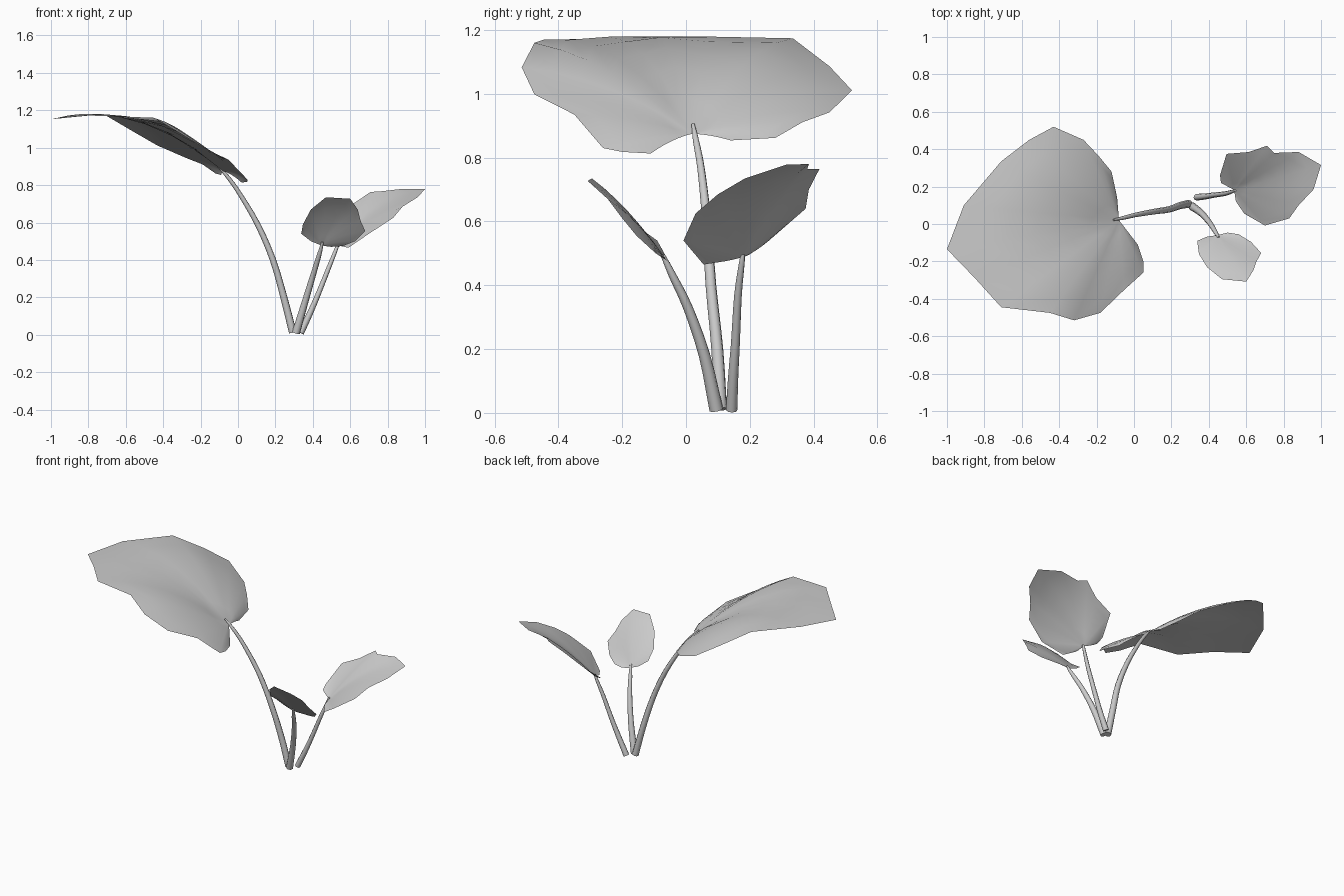
import bpy, bmesh
from mathutils import Vector, Matrix

if "Cube" in bpy.data.objects:
    bpy.data.objects.remove(bpy.data.objects["Cube"])


def smooth_path(pts, steps=3):
    """Catmull-Rom subdivision of a short list of vectors."""
    pts = [Vector(p) for p in pts]
    ext = [pts[0] * 2 - pts[1]] + pts + [pts[-1] * 2 - pts[-2]]
    out = []
    for a, b, c, d in zip(ext, ext[1:], ext[2:], ext[3:]):
        for i in range(steps):
            t = i / steps
            out.append(0.5 * (b * 2 + (c - a) * t + (a * 2 - b * 5 + c * 4 - d) * t ** 2
                              + (b * 3 - a - c * 3 + d) * t ** 3))
    return out + [pts[-1]]


def stem(name, points):
    """Tapered eight-sided tube through (x, y, z, radius) points."""
    path = smooth_path(points)
    cu = bpy.data.curves.new(name, 'CURVE')
    cu.dimensions = '3D'
    cu.bevel_depth = 1.0
    cu.bevel_resolution = 2
    cu.use_fill_caps = True
    sp = cu.splines.new('POLY')
    sp.points.add(len(path) - 1)
    for p, (x, y, z, r) in zip(sp.points, path):
        p.co = (x, y, z, 1)
        p.radius = r
    ob = bpy.data.objects.new(name, cu)
    bpy.context.collection.objects.link(ob)
    bpy.ops.object.select_all(action='DESELECT')
    ob.select_set(True)
    bpy.context.view_layer.objects.active = ob
    bpy.ops.object.convert(target='MESH')
    bpy.ops.object.shade_smooth_by_angle(angle=1.0)


def leaf(name, hub, rim, arch, rings=6):
    """Thin blade fanned from the stem joint; flatter near the joint, wavy at the rim, arched."""
    bm = bmesh.new()
    hub = Vector(hub)
    spokes = [Vector(p) - hub for p in rim]
    # Best tilted plane through the joint
    xx, xy, yy = (sum(d[i] * d[j] for d in spokes) for i, j in ((0, 0), (0, 1), (1, 1)))
    rhs = Vector((sum(d.x * d.z for d in spokes), sum(d.y * d.z for d in spokes)))
    tilt = Matrix(((xx, xy), (xy, yy))).inverted() @ rhs
    centre = bm.verts.new(hub)
    veins = []
    for d in spokes:
        wave = 0.5 * (d.z - tilt.x * d.x - tilt.y * d.y)
        row = []
        for i in range(1, rings + 1):
            t = i / rings
            v = hub + d * t
            v.z += (arch * 4 * d.length_squared - wave) * t * (1 - t)
            row.append(bm.verts.new(v))
        veins.append(row)
    for a, b in zip(veins, veins[1:]):
        bm.faces.new((centre, a[0], b[0]))
        for i in range(rings - 1):
            bm.faces.new((a[i], a[i + 1], b[i + 1], b[i]))
    bm.normal_update()
    if sum(f.normal.z for f in bm.faces) < 0:
        bmesh.ops.reverse_faces(bm, faces=bm.faces[:])
    for f in bm.faces:
        f.smooth = True
    me = bpy.data.meshes.new(name)
    bm.to_mesh(me)
    bm.free()
    bpy.context.collection.objects.link(bpy.data.objects.new(name, me))


# Large leaf and its stem
stem("large_stem", [(.293, .108, .012, .021), (.245, .098, .2, .019), (.187, .078, .40, .017),
                    (.105, .066, .59, .015), (.005, .048, .76, .012), (-.06, .032, .85, .010),
                    (-.11, .022, .905, .005)])
leaf("large_leaf", (-.08, .02, .875),
     [(.02, -.11, .813), (.05, -.20, .818), (.05, -.26, .83), (-.05, -.35, .935),
      (-.18, -.475, .998), (-.32, -.515, 1.083), (-.45, -.475, 1.16), (-.71, -.445, 1.17),
      (-.85, -.29, 1.172), (-1.0, -.135, 1.152), (-.91, .10, 1.172), (-.71, .335, 1.174),
      (-.56, .45, 1.086), (-.43, .52, 1.011), (-.27, .45, .942), (-.19, .365, .911),
      (-.12, .28, .862), (-.09, .14, .854)], .125)

# Small front leaf and its stem
stem("small_stem", [(.31, .095, .010, .022), (.36, .058, .18, .018), (.405, .006, .33, .015),
                    (.435, -.042, .43, .012), (.452, -.073, .495, .007)])
leaf("small_leaf", (.445, -.06, .478),
     [(.50, -.046, .470), (.56, -.055, .474), (.625, -.095, .50), (.68, -.155, .555),
      (.655, -.20, .61), (.64, -.245, .67), (.60, -.308, .727), (.47, -.295, .735),
      (.39, -.23, .67), (.347, -.16, .59), (.338, -.09, .54), (.39, -.068, .50)], .17)

# Medium right-hand leaf and its stem
stem("medium_stem", [(.335, .143, .009, .018), (.385, .148, .115, .016), (.43, .155, .22, .014),
                     (.49, .163, .37, .012), (.53, .175, .47, .009), (.54, .178, .50, .006)])
leaf("medium_leaf", (.535, .182, .49),
     [(.545, .12, .475), (.59, .055, .465), (.70, -.008, .54), (.83, .03, .625),
      (.88, .10, .685), (.96, .185, .735), (1.0, .315, .778), (.88, .385, .78),
      (.75, .38, .765), (.71, .418, .764), (.615, .385, .70), (.495, .375, .64),
      (.46, .26, .54), (.465, .22, .515)], .13)
